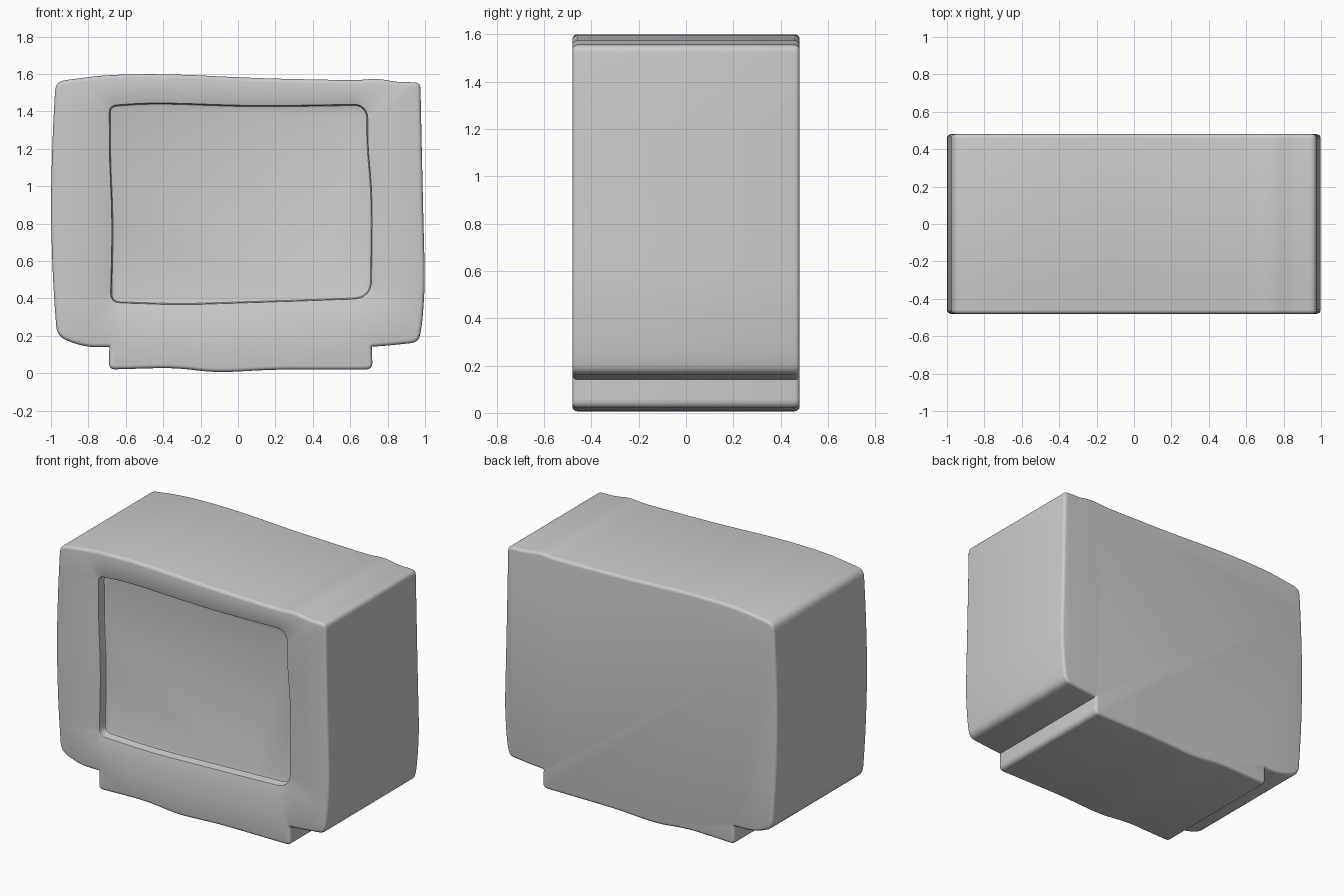
import bpy, bmesh, math
from mathutils import Vector

if "Cube" in bpy.data.objects:
    bpy.data.objects.remove(bpy.data.objects["Cube"])

D = 0.48        # half depth of the cabinet
R = 0.02        # edge rounding
RECESS = 0.06   # screen recess depth


def rounded(points, steps=6):
    """Closed profile of (x, z, corner size) with every corner softened."""
    out, n = [], len(points)
    for i, (x, z, r) in enumerate(points):
        p = Vector((x, z))
        a, b = Vector(points[i - 1][:2]) - p, Vector(points[(i + 1) % n][:2]) - p
        s = p + a.normalized() * min(r, a.length * 0.45)
        e = p + b.normalized() * min(r, b.length * 0.45)
        for k in range(steps + 1):
            t = k / steps
            out.append(s * (1 - t) ** 2 + p * 2 * t * (1 - t) + e * t * t)
    return out


def inset(loop, d):
    """Move a counter-clockwise loop inwards by d."""
    out, n = [], len(loop)
    for i, p in enumerate(loop):
        a, b = (p - loop[i - 1]).normalized(), (loop[(i + 1) % n] - p).normalized()
        na, nb = Vector((-a.y, a.x)), Vector((-b.y, b.x))
        out.append(p + (na + nb) * (d / max(1 + na.dot(nb), 0.5)))
    return out


def skin(bm, loop, sections):
    """Stack rings of (inset, y) and join them with quads."""
    rings = [[bm.verts.new((p.x, y, p.y)) for p in inset(loop, d)] for d, y in sections]
    n = len(loop)
    for r0, r1 in zip(rings, rings[1:]):
        for i in range(n):
            j = (i + 1) % n
            bm.faces.new((r0[i], r0[j], r1[j], r1[i]))
    return rings


def arc(steps=4):
    return [(R * (1 - math.sin(t)), R * (1 - math.cos(t)))
            for t in (math.pi / 2 * k / steps for k in range(steps + 1))]


# wavy cabinet outline with the foot below, counter-clockwise
cabinet = rounded([
    (-0.69, 0.02, .035), (-0.34, 0.03, .1), (-0.12, 0.003, .1), (0.2, 0.02, .1),
    (0.72, 0.02, .04), (0.715, 0.142, .004), (0.8, 0.148, .04), (0.965, 0.165, .04),
    (0.985, 0.26, .1), (1.0, 0.48, .1), (0.988, 0.95, .2), (0.975, 1.555, .035),
    (0.85, 1.557, .04), (0.74, 1.577, .05), (0.64, 1.566, .05), (0.1, 1.577, .2),
    (-0.35, 1.6, .2), (-0.7, 1.597, .15), (-0.975, 1.56, .05), (-0.99, 1.3, .15),
    (-1.002, 0.9, .2), (-0.99, 0.5, .15), (-0.968, 0.195, .06), (-0.82, 0.14, .08),
    (-0.688, 0.14, .004)])

# wavy screen opening
opening = rounded([
    (-0.68, 0.38, .05), (-0.31, 0.367, .15), (0.33, 0.388, .15), (0.66, 0.4, .05),
    (0.712, 0.45, .05), (0.717, 0.95, .2), (0.692, 1.22, .1), (0.692, 1.395, .04),
    (0.65, 1.436, .03), (0.1, 1.427, .2), (-0.45, 1.446, .15), (-0.687, 1.43, .04),
    (-0.685, 1.14, .1), (-0.67, 0.8, .15)])

bm = bmesh.new()

# cabinet: back rounding, sides, front rounding, back panel
back = [(d, D - y) for d, y in arc()]
front = [(d, -D + y) for d, y in reversed(arc())]
body = skin(bm, cabinet, back + front)
bm.faces.new(body[0])

# recess: softened lip, wall, softened floor corner, screen panel
lip = [(-0.008, -D), (-0.002, -D + 0.003), (0, -D + 0.01)]
floor = [(0, -D + RECESS - 0.015), (0.004, -D + RECESS - 0.004), (0.015, -D + RECESS)]
hole = skin(bm, opening, lip + floor)
bm.faces.new(hole[-1])

# flat front frame between the cabinet edge and the opening
rim = [bm.edges.get((r[i - 1], r[i])) for r in (body[-1], hole[0]) for i in range(len(r))]
bmesh.ops.triangle_fill(bm, edges=rim, use_beauty=True, normal=(0, -1, 0))
bmesh.ops.recalc_face_normals(bm, faces=bm.faces[:])

mesh = bpy.data.meshes.new("monitor_cabinet")
bm.to_mesh(mesh)
bm.free()
obj = bpy.data.objects.new("monitor_cabinet", mesh)
bpy.context.collection.objects.link(obj)
bpy.context.view_layer.objects.active = obj
obj.select_set(True)
bpy.ops.object.shade_smooth_by_angle(angle=math.radians(40))
